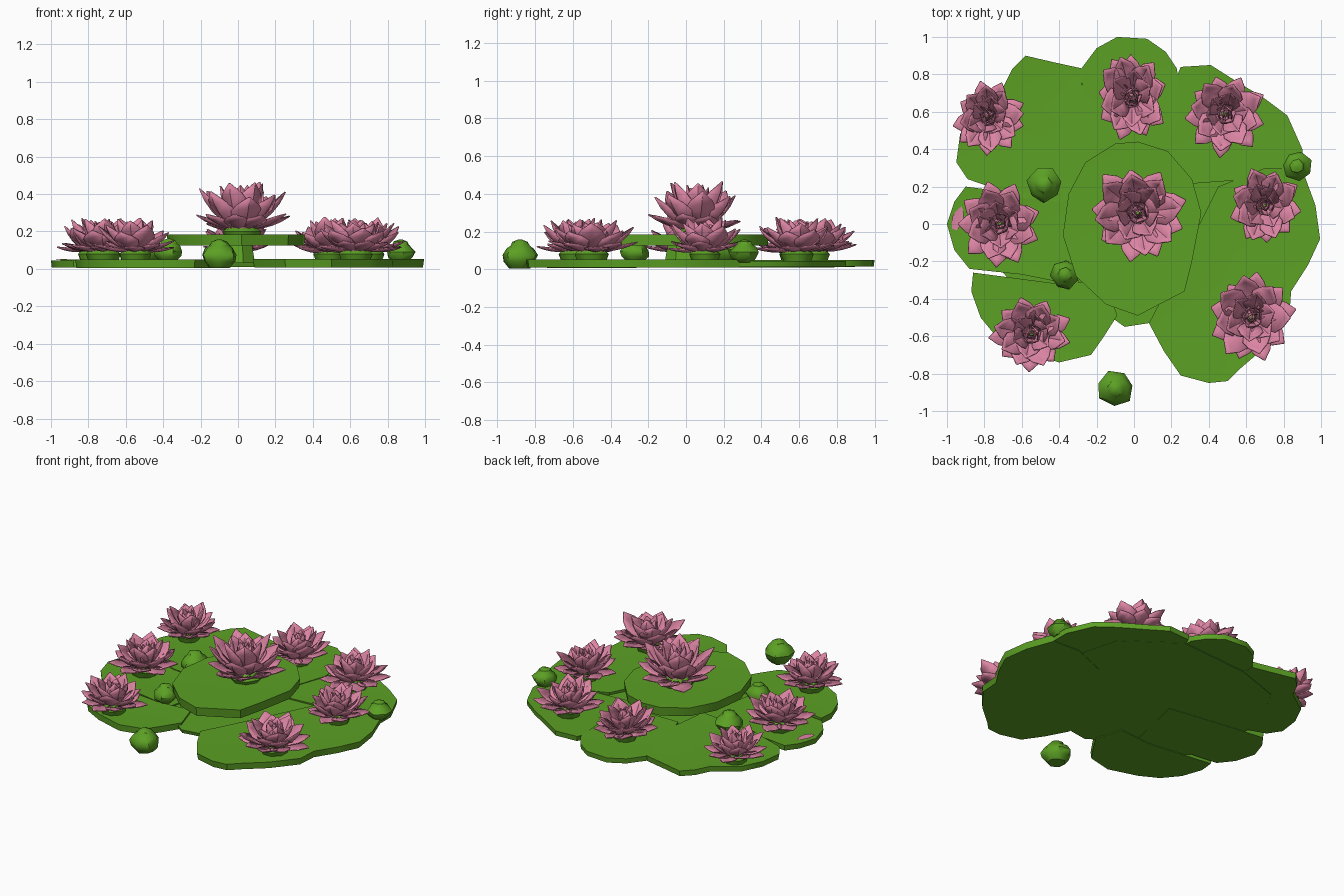
import bpy, bmesh, math, random
from mathutils import Vector

if "Cube" in bpy.data.objects:
    bpy.data.objects.remove(bpy.data.objects["Cube"])

random.seed(4)


def material(name, rgb):
    m = bpy.data.materials.new(name)
    m.diffuse_color = (*rgb, 1)
    m.use_nodes = True
    m.node_tree.nodes["Principled BSDF"].inputs["Base Color"].default_value = m.diffuse_color
    return m


GREEN = material("leaf green", (0.107, 0.355, 0.018))
PINK = material("petal pink", (0.72, 0.235, 0.37))


def finish(name, bm, mat, angle=35):
    bmesh.ops.recalc_face_normals(bm, faces=bm.faces)
    me = bpy.data.meshes.new(name)
    bm.to_mesh(me)
    bm.free()
    ob = bpy.data.objects.new(name, me)
    bpy.context.collection.objects.link(ob)
    me.materials.append(mat)
    bpy.ops.object.select_all(action='DESELECT')
    ob.select_set(True)
    bpy.context.view_layer.objects.active = ob
    bpy.ops.object.shade_smooth_by_angle(angle=math.radians(angle))
    return ob


def pad(name, outline, z0, z1, dip=0.0):
    """Thick leaf from an outline, with a slightly sunken middle."""
    bm = bmesh.new()
    n = len(outline)
    cx = sum(p[0] for p in outline) / n
    cy = sum(p[1] for p in outline) / n
    low = [bm.verts.new((cx + (x - cx) * .985, cy + (y - cy) * .985, z0)) for x, y in outline]
    top = [bm.verts.new((x, y, z1)) for x, y in outline]
    mid = bm.verts.new((cx, cy, z1 - dip))
    for i in range(n):
        j = (i + 1) % n
        bm.faces.new((low[i], low[j], top[j], top[i]))
        bm.faces.new((top[i], top[j], mid))
    bm.faces.new(low[::-1])
    return finish(name, bm, GREEN)


# Floating leaves
pad("leaf_base", [(.72, .1), (.66, -.3), (.3, -.5), (.08, -.53), (-.05, -.55), (-.12, -.5),
                  (-.5, -.5), (-.75, -.2), (-.78, .3), (-.6, .65), (-.28, .76), (.25, .8), (.6, .55)],
    .01, .035)
pad("leaf_back_left", [(-.2, .1), (-.15, .5), (-.28, .75), (-.27, .83), (-.43, .865), (-.58, .90),
                       (-.65, .83), (-.70, .73), (-.86, .62), (-.93, .48), (-.95, .33), (-.89, .24),
                       (-.6, .14)], .012, .05, .01)
pad("leaf_back", [(-.15, .3), (.15, .3), (.25, .6), (.23, .83), (.17, .92), (.07, .99), (-.09, 1.0),
                  (-.2, .94), (-.29, .82), (-.25, .6)], .014, .048, .006)
pad("leaf_back_right", [(.1, .2), (.9, .26), (.9, .4), (.82, .58), (.70, .67), (.52, .78),
                        (.41, .85), (.25, .84), (.15, .6)], .011, .045, .008)
pad("leaf_right", [(.45, .2), (.7, .3), (.9, .29), (.97, .1), (.995, -.08), (.93, -.22), (.84, -.36),
                   (.83, -.5), (.7, -.66), (.56, -.78), (.5, -.84), (.4, -.85), (.25, -.81),
                   (.16, -.68), (.08, -.53), (.2, -.3), (.35, .0)], .008, .052, .01)
pad("leaf_front_left", [(-.86, -.26), (-.87, -.36), (-.82, -.5), (-.73, -.61), (-.6, -.68), (-.4, -.74),
                        (-.23, -.70), (-.16, -.6), (-.09, -.49), (-.15, -.3), (-.4, -.32)],
    .006, .05, .006)
pad("leaf_left", [(-.2, .1), (-.6, .16), (-.9, .2), (-.96, .12), (-1.0, 0), (-.96, -.14), (-.88, -.24),
                  (-.6, -.27), (-.3, -.33)], .008, .045, .008)

# Raised middle leaf and its stalk
pad("leaf_middle", [(.02, .44), (.18, .39), (.31, .24), (.36, .06), (.31, -.2), (.27, -.36), (.02, -.49),
                    (-.15, -.43), (-.31, -.28), (-.38, -.06), (-.35, .16), (-.26, .33), (-.1, .43)],
    .125, .185, .01)


def lathe(name, x, y, profile, sides=7, wob=0.0):
    bm = bmesh.new()
    rings = []
    turn = random.uniform(0, 6)
    for r, z in profile:
        rings.append([bm.verts.new((x + r * math.cos(turn + k * math.tau / sides) * random.uniform(1 - wob, 1 + wob),
                                    y + r * math.sin(turn + k * math.tau / sides) * random.uniform(1 - wob, 1 + wob),
                                    z)) for k in range(sides)])
    for a, b in zip(rings, rings[1:]):
        for k in range(sides):
            j = (k + 1) % sides
            bm.faces.new((a[k], a[j], b[j], b[k]))
    bm.faces.new(rings[0])
    bm.faces.new(rings[-1])
    return finish(name, bm, GREEN, 45)


lathe("middle_stalk", 0, -.02, [(.1, .02), (.08, .13)])

# Closed green buds
for i, (x, y, z, s) in enumerate([(-.1, -.88, 0.005, 1.0), (-.48, .21, .04, .92),
                                  (-.37, -.27, .04, .8), (.87, .31, .035, .8)]):
    prof = [(.055, 0), (.09, .035), (.098, .07), (.075, .105), (.055, .12), (.045, .14), (.012, .152)]
    lathe("bud_%d" % i, x, y, [(r * s, z + h * s) for r, h in prof], 7, .1)


def petal(bm, c, ang, r0, z0, length, a0, a1, width, cup, sy, sz):
    """Pointed, cupped petal whose rise goes from angle a0 to a1."""
    out = Vector((math.cos(ang), math.sin(ang), 0))
    side = Vector((-out.y, out.x, 0))
    widths = (.45, .85, 1.0, .72, .05)
    p, rows = out * r0 + Vector((0, 0, z0)), []
    for i, w in enumerate(widths):
        t = math.radians(a0 + (a1 - a0) * i / 4)
        step = out * math.cos(t) + Vector((0, 0, math.sin(t)))
        nrm = Vector((0, 0, math.cos(t))) - out * math.sin(t)
        row = []
        for s in (-1, 0, 1):
            q = p + side * (s * w * width / 2) + nrm * (abs(s) * cup * w)
            row.append(bm.verts.new((c[0] + q.x, c[1] + q.y * sy, c[2] + q.z * sz)))
        rows.append(row)
        p = p + step * (length / 4)
    for a, b in zip(rows, rows[1:]):
        for k in (0, 1):
            bm.faces.new((a[k], a[k + 1], b[k + 1], b[k]))


def flower(name, x, y, z, s, sy=1.0, sz=1.0):
    # rows: count, base radius, base height, length, start and end rise, width, cup
    layers = [(9, .05, .012, .165, 2, 30, .12, .015),
              (8, .05, .02, .185, 22, 68, .14, .025),
              (6, .04, .035, .165, 45, 88, .13, .03),
              (5, .025, .04, .135, 65, 105, .095, .025),
              (3, .012, .05, .11, 75, 110, .06, .018)]
    bm = bmesh.new()
    for li, (n, r0, z0, ln, a0, a1, w, cup) in enumerate(layers):
        turn = random.uniform(0, 6)
        for k in range(n):
            j = random.uniform(.88, 1.12)
            d = random.uniform(-7, 7)
            petal(bm, (x, y, z), turn + k * math.tau / n + random.uniform(-.12, .12), r0 * s, z0 * s,
                  ln * s * j, a0 + d, a1 + d, w * s, cup * s, sy, sz)
    ob = finish(name, bm, PINK, 40)
    mod = ob.modifiers.new("thickness", 'SOLIDIFY')
    mod.thickness = .006
    # green cup under the petals
    lathe(name + "_base", x, y, [(.075 * s, z - .04), (.09 * s, z), (.06 * s, z + .03)], 8)


# Open flowers
for i, (x, y, s, sy) in enumerate([(-.78, .57, .88, 1.05), (-.01, .68, .92, 1.25), (.49, .59, .98, 1.05),
                                   (.70, .10, .92, 1.08), (.63, -.50, 1.08, 1.05),
                                   (-.55, -.59, 1.0, .95), (-.72, .0, 1.06, 1.0)]):
    flower("flower_%d" % i, x, y, .08, s, sy, 1.0 / s)

flower("flower_middle", .02, .06, .20, 1.18, 1.0, 1.22)

# Fallen petal at the left edge
bm = bmesh.new()
petal(bm, (-.96, -.03, .05), math.pi / 2 - .3, 0, 0, .13, 0, 0, .06, .003, 1, 1)
finish("fallen_petal", bm, PINK)
